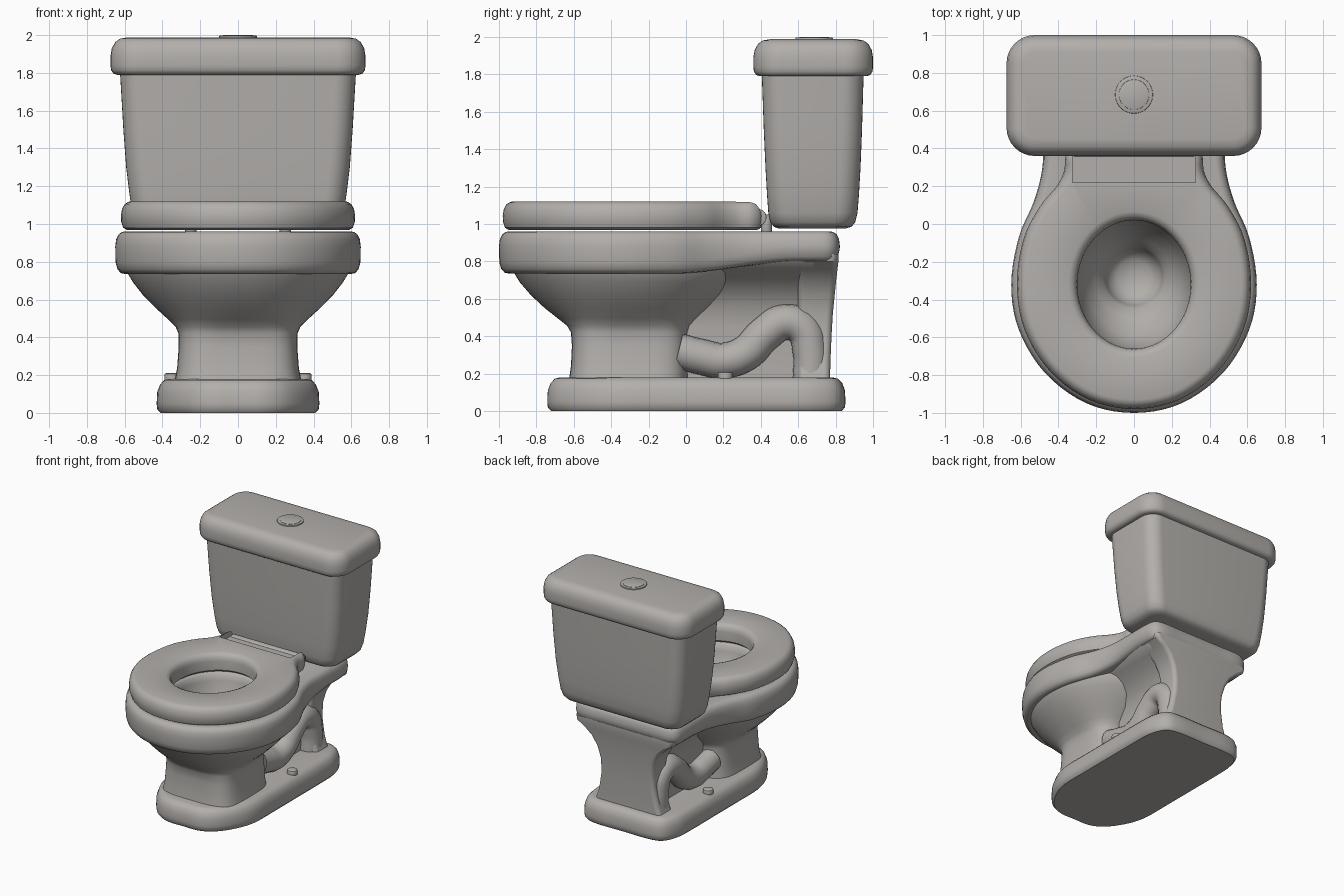
import bpy, bmesh, math
from mathutils import Vector

if "Cube" in bpy.data.objects:
    bpy.data.objects.remove(bpy.data.objects["Cube"])

ceramic = bpy.data.materials.new("warm grey ceramic")
ceramic.diffuse_color = (0.45, 0.43, 0.41, 1)
ceramic.use_nodes = True
ceramic.node_tree.nodes["Principled BSDF"].inputs["Base Color"].default_value = ceramic.diffuse_color


def finish(ob, angle=42):
    ob.data.materials.clear()
    ob.data.materials.append(ceramic)
    bpy.ops.object.select_all(action='DESELECT')
    ob.select_set(True)
    bpy.context.view_layer.objects.active = ob
    bpy.ops.object.shade_smooth_by_angle(angle=math.radians(angle))
    return ob


def loft(name, rings, cap_start=True, cap_end=True, wrap=False):
    bm = bmesh.new()
    vs = [[bm.verts.new(p) for p in r] for r in rings]
    n = len(vs[0])
    pairs = list(zip(vs, vs[1:])) + ([(vs[-1], vs[0])] if wrap else [])
    for a, b in pairs:
        for i in range(n):
            j = (i + 1) % n
            bm.faces.new((a[i], a[j], b[j], b[i]))
    if cap_start and not wrap:
        bm.faces.new(vs[0][::-1])
    if cap_end and not wrap:
        bm.faces.new(vs[-1])
    bmesh.ops.recalc_face_normals(bm, faces=bm.faces)
    me = bpy.data.meshes.new(name)
    bm.to_mesh(me)
    bm.free()
    ob = bpy.data.objects.new(name, me)
    bpy.context.collection.objects.link(ob)
    return finish(ob)


def smooth_outline(half, steps=5):
    """Mirror a half outline and round it with a Catmull-Rom spline."""
    pts = [Vector(p) for p in half]
    pts += [Vector((-p.x, p.y)) for p in reversed(pts[1:-1])]
    n, out = len(pts), []
    for i in range(n):
        a, b, c, d = (pts[(i + k) % n] for k in (-1, 0, 1, 2))
        for s in range(steps):
            t = s / steps
            out.append(0.5 * (2 * b + (c - a) * t + (2 * a - 5 * b + 4 * c - d) * t * t
                              + (3 * b - a - 3 * c + d) * t ** 3))
    return out


def inset(outline, d, z):
    """Ring moved inwards by d; z may be a number or a function of y."""
    n, out = len(outline), []
    for i, p in enumerate(outline):
        t = (outline[(i + 1) % n] - outline[i - 1]).normalized()
        out.append((p.x - t.y * d, p.y + t.x * d, z(p.y) if callable(z) else z))
    return out


def ellipse_for(outline, rx, ry, cy, z):
    """Ellipse whose points line up with those of the outline."""
    out = []
    for p in outline:
        a = math.atan2((p.y + 0.32) / ry, p.x / rx)
        out.append((rx * math.cos(a), cy + ry * math.sin(a), z))
    return out


def rrect(hx, y0, y1, r, z, k=8):
    out = []
    for cx, cy, q in ((hx - r, y1 - r, 0), (r - hx, y1 - r, 1), (r - hx, y0 + r, 2), (hx - r, y0 + r, 3)):
        for i in range(k + 1):
            a = (q + i / k) * math.pi / 2
            out.append((cx + r * math.cos(a), cy + r * math.sin(a), z))
    return out


def superellipse(hx, y0, y1, e, z, n=80):
    out = []
    for i in range(n):
        a = 2 * math.pi * i / n
        c, s = math.cos(a), math.sin(a)
        out.append((hx * math.copysign(abs(c) ** (2 / e), c),
                    (y0 + y1) / 2 + (y1 - y0) / 2 * math.copysign(abs(s) ** (2 / e), s), z))
    return out


def cylinder(name, r, depth, loc, rot=(0, 0, 0), bevel=0.005):
    bpy.ops.mesh.primitive_cylinder_add(vertices=40, radius=r, depth=depth, location=loc, rotation=rot)
    ob = bpy.context.object
    ob.name = name
    m = ob.modifiers.new("bevel", 'BEVEL')
    m.width, m.segments = bevel, 2
    bpy.ops.object.modifier_apply(modifier="bevel")
    return finish(ob)


# Floor plinth
foot = smooth_outline([(0, -.74), (.15, -.735), (.27, -.67), (.37, -.53), (.425, -.36), (.43, -.1), (.43, .2),
                       (.43, .5), (.42, .68), (.36, .81), (.24, .85), (0, .85)])
loft("plinth", [inset(foot, d, z) for d, z in
                ((.02, 0), (.003, .02), (0, .05), (.003, .11), (.018, .15), (.04, .173), (.07, .18))])

# Bowl underside flowing into the front column
loft("bowl_and_column", [superellipse(*r) for r in (
    (.60, -.945, .33, 2.1, .79), (.585, -.92, .32, 2.1, .74), (.555, -.89, .285, 2.1, .69),
    (.50, -.83, .22, 2.15, .62), (.43, -.755, .14, 2.3, .55), (.37, -.685, .075, 2.6, .495),
    (.33, -.635, .03, 3.1, .455), (.315, -.615, .012, 3.6, .42), (.314, -.61, .01, 4, .35),
    (.322, -.615, .01, 4, .24), (.335, -.625, .012, 4, .17))], cap_start=False)

# Rim and rear shelf, with the hollow of the bowl
rim = smooth_outline([(0, -1), (.25, -.95), (.47, -.79), (.61, -.56), (.65, -.32), (.61, -.07), (.53, .12),
                      (.485, .3), (.48, .5), (.48, .68), (.46, .78), (.38, .82), (.2, .82), (0, .82)])


def under(dz):
    def z(y):
        t = min(1, max(0, (y + .05) / .65))
        return .735 + .065 * t * t * (3 - 2 * t) + dz
    return z


loft("rim_and_basin",
     [ellipse_for(rim, .33, .37, -.32, .77)]
     + [inset(rim, d, z) for d, z in ((.055, under(0)), (.03, under(.005)), (.012, under(.025)), (.002, under(.06)),
                                      (0, .88), (.005, .92), (.018, .945), (.035, .957), (.05, .96))]
     + [ellipse_for(rim, *e) for e in (
         (.33, .37, -.32, .96), (.31, .35, -.32, .945), (.30, .34, -.32, .90), (.285, .32, -.32, .83),
         (.25, .275, -.31, .74), (.20, .21, -.29, .67), (.165, .17, -.28, .63), (.15, .15, -.28, .59),
         (.135, .135, -.28, .53), (.09, .09, -.28, .495), (.03, .03, -.28, .48))], cap_start=False)

# Rear web and pier flaring up to the shelf
flare = ((.17, .17), (.45, .17), (.56, .19), (.64, .235), (.70, .295), (.75, .365), (.79, .43), (.83, .45))
loft("rear_web", [rrect(hx, .0, .70, .03, z) for z, hx in flare])
loft("rear_pier", [rrect(hx, .60, y1, .035, z) for hx, y1, z in (
    (.30, .77, .17), (.27, .772, .26), (.245, .778, .40), (.245, .785, .52), (.27, .795, .62),
    (.315, .803, .70), (.38, .81, .76), (.44, .815, .80), (.45, .815, .84))])

# Trap pipes and floor bolts on both sides
path = ((-.04, .32), (.08, .29), (.20, .27), (.32, .31), (.42, .41), (.53, .475), (.625, .44), (.665, .32), (.665, .15))
for side, s in (("right", 1), ("left", -1)):
    cu = bpy.data.curves.new("trap", 'CURVE')
    cu.dimensions = '3D'
    cu.bevel_depth, cu.bevel_resolution, cu.resolution_u = .095, 6, 8
    sp = cu.splines.new('BEZIER')
    sp.bezier_points.add(len(path) - 1)
    for bp, (y, z) in zip(sp.bezier_points, path):
        bp.co = (s * .195, y, z)
        bp.handle_left_type = bp.handle_right_type = 'AUTO'
    ob = bpy.data.objects.new("trap_pipe_" + side, cu)
    bpy.context.collection.objects.link(ob)
    bpy.ops.object.select_all(action='DESELECT')
    ob.select_set(True)
    bpy.context.view_layer.objects.active = ob
    bpy.ops.object.convert(target='MESH')
    finish(bpy.context.object)
    cylinder("floor_bolt_" + side, .04, .05, (s * .35, .21, .185), bevel=.01)

# Seat ring with a recessed hinge step at the back
seat_line = smooth_outline([(0, -.98), (.24, -.93), (.445, -.78), (.58, -.56), (.62, -.32), (.585, -.08), (.50, .09),
                            (.41, .20), (.37, .28), (.36, .36), (.30, .41), (.15, .41), (0, .41)])
seat = loft("seat",
            [inset(seat_line, d, z) for d, z in ((.035, .967), (.012, .98), (.002, 1.01), (0, 1.045),
                                                 (.006, 1.08), (.02, 1.105), (.035, 1.115), (.05, 1.12))]
            + [ellipse_for(seat_line, *e) for e in (
                (.345, .385, -.32, 1.12), (.322, .362, -.32, 1.11), (.306, .346, -.32, 1.09),
                (.30, .34, -.32, 1.06), (.30, .34, -.32, .985), (.32, .36, -.32, .967))], wrap=True)
bpy.ops.mesh.primitive_cube_add(size=1, location=(0, .37, 1.16))
cutter = bpy.context.object
cutter.scale = (.65, .30, .18)
cutter.hide_render = True
cut = seat.modifiers.new("hinge step", 'BOOLEAN')
cut.operation, cut.object, cut.solver = 'DIFFERENCE', cutter, 'EXACT'
bpy.context.view_layer.objects.active = seat
bpy.ops.object.modifier_apply(modifier="hinge step")
bpy.data.objects.remove(cutter)
finish(seat, 35)
cylinder("hinge_bar", .045, .64, (0, .385, 1.035), (0, math.pi / 2, 0))
for side, s in (("right", 1), ("left", -1)):
    cylinder("hinge_post_" + side, .03, .10, (s * .25, .43, 1.0))

# Cistern, its lid and the flush button
loft("tank", [rrect(*r) for r in (
    (.48, .50, .85, .09, .975), (.52, .47, .885, .10, .985), (.545, .45, .905, .11, 1.01),
    (.56, .44, .917, .11, 1.06), (.575, .433, .925, .11, 1.16), (.592, .425, .933, .11, 1.3),
    (.607, .416, .941, .11, 1.5), (.625, .405, .95, .11, 1.81))])
loft("tank_lid", [rrect(.675 - d, .36 + d, 1 - d, .15 - d, z) for d, z in (
    (.035, 1.79), (.015, 1.797), (.003, 1.815), (0, 1.84), (0, 1.89), (.007, 1.93),
    (.025, 1.963), (.05, 1.981), (.09, 1.988))])
cylinder("button_ring", .1, .03, (0, .685, 1.982), bevel=.004)
cylinder("flush_button", .08, .03, (0, .685, 1.985), bevel=.003)
